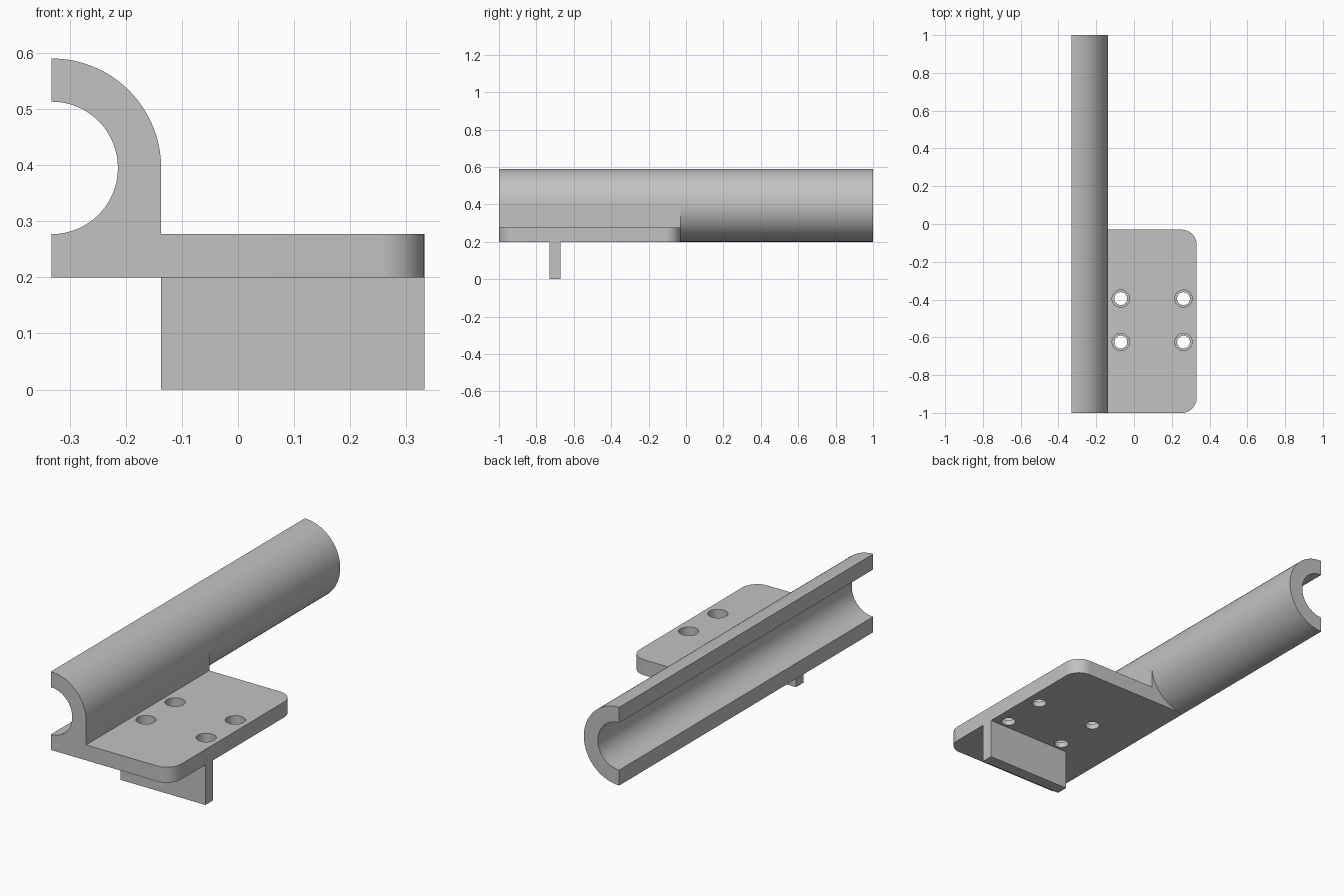
import bpy
import bmesh
from math import sin, cos, pi, radians
from mathutils import Vector

cube = bpy.data.objects.get("Cube")
if cube:
    bpy.data.objects.remove(cube, do_unlink=True)

HALF_W = 0.332               # half width of the whole part
OUTER, INNER = 0.195, 0.118  # tube radii
AXIS_Z = 0.395               # height of the tube axis
BASE, TOP = 0.2, 0.277       # underside and top of the plate
WALL = -HALF_W + OUTER       # outer wall of the tube support
BACK = -0.03                 # rear end of the plate

grey = bpy.data.materials.new("plain_grey")
grey.use_nodes = True
grey.diffuse_color = (0.54, 0.54, 0.54, 1)
grey.node_tree.nodes["Principled BSDF"].inputs["Base Color"].default_value = grey.diffuse_color


def arc(cx, cy, r, start, end, steps):
    angles = [radians(start + (end - start) * i / steps) for i in range(steps + 1)]
    return [(round(cx + r * cos(a), 5), round(cy + r * sin(a), 5)) for a in angles]


def prism(name, points, low, high, axis):
    """Extrude an outline along y (points are x, z) or z (points are x, y)."""
    bm = bmesh.new()
    place = (lambda p: (p[0], low, p[1])) if axis == "y" else (lambda p: (p[0], p[1], low))
    face = bm.faces.new([bm.verts.new(place(p)) for p in points])
    move = Vector((0, high - low, 0)) if axis == "y" else Vector((0, 0, high - low))
    grown = bmesh.ops.extrude_face_region(bm, geom=[face])
    bmesh.ops.translate(bm, vec=move, verts=[v for v in grown["geom"] if isinstance(v, bmesh.types.BMVert)])
    bmesh.ops.recalc_face_normals(bm, faces=bm.faces)
    mesh = bpy.data.meshes.new(name)
    bm.to_mesh(mesh)
    bm.free()
    mesh.materials.append(grey)
    obj = bpy.data.objects.new(name, mesh)
    bpy.context.collection.objects.link(obj)
    return obj


def rect(x0, x1, y0, y1):
    return [(x0, y0), (x1, y0), (x1, y1), (x0, y1)]


def combine(target, tool, operation):
    bpy.context.view_layer.objects.active = target
    mod = target.modifiers.new(operation.lower(), "BOOLEAN")
    mod.operation, mod.object, mod.solver = operation, tool, "EXACT"
    bpy.ops.object.modifier_apply(modifier=mod.name)
    bpy.data.objects.remove(tool, do_unlink=True)


# Half-round rail along the full length
bracket = prism("rail_bracket", arc(-HALF_W, AXIS_Z, OUTER, -90, 90, 64), -1, 1, "y")

# Square support under the front of the rail
combine(bracket, prism("rail_support", rect(-HALF_W, WALL, BASE, AXIS_Z), -1, BACK, "y"), "UNION")

# Mounting plate with two rounded outer corners
R = 0.08
outline = [(WALL - 0.04, BACK), (WALL - 0.04, -1)]
outline += arc(HALF_W - R, -1 + R, R, -90, 0, 16)
outline += arc(HALF_W - R, BACK - R, R, 0, 90, 16)
combine(bracket, prism("mounting_plate", outline, BASE, TOP, "z"), "UNION")

# Cross rib hanging below the plate
combine(bracket, prism("cross_rib", rect(WALL, HALF_W, -0.73, -0.67), 0, BASE + 0.03, "z"), "UNION")

# Open bore through the rail
combine(bracket, prism("bore_cutter", arc(-HALF_W, AXIS_Z, INNER, 0, 354.375, 63), -1.1, 1.1, "y"), "DIFFERENCE")

# Four stepped screw holes
for x in (-0.07, 0.262):
    for y in (-0.395, -0.625):
        for radius, low in ((0.046, 0.227), (0.034, 0.15)):
            circle = arc(x, y, radius, 0, 348.75, 31)
            combine(bracket, prism("hole_cutter", circle, low, 0.32, "z"), "DIFFERENCE")

# Smooth curved walls, crisp edges
for obj in bpy.context.selected_objects:
    obj.select_set(False)
bracket.select_set(True)
bpy.context.view_layer.objects.active = bracket
bpy.ops.object.shade_smooth_by_angle(angle=radians(25))
